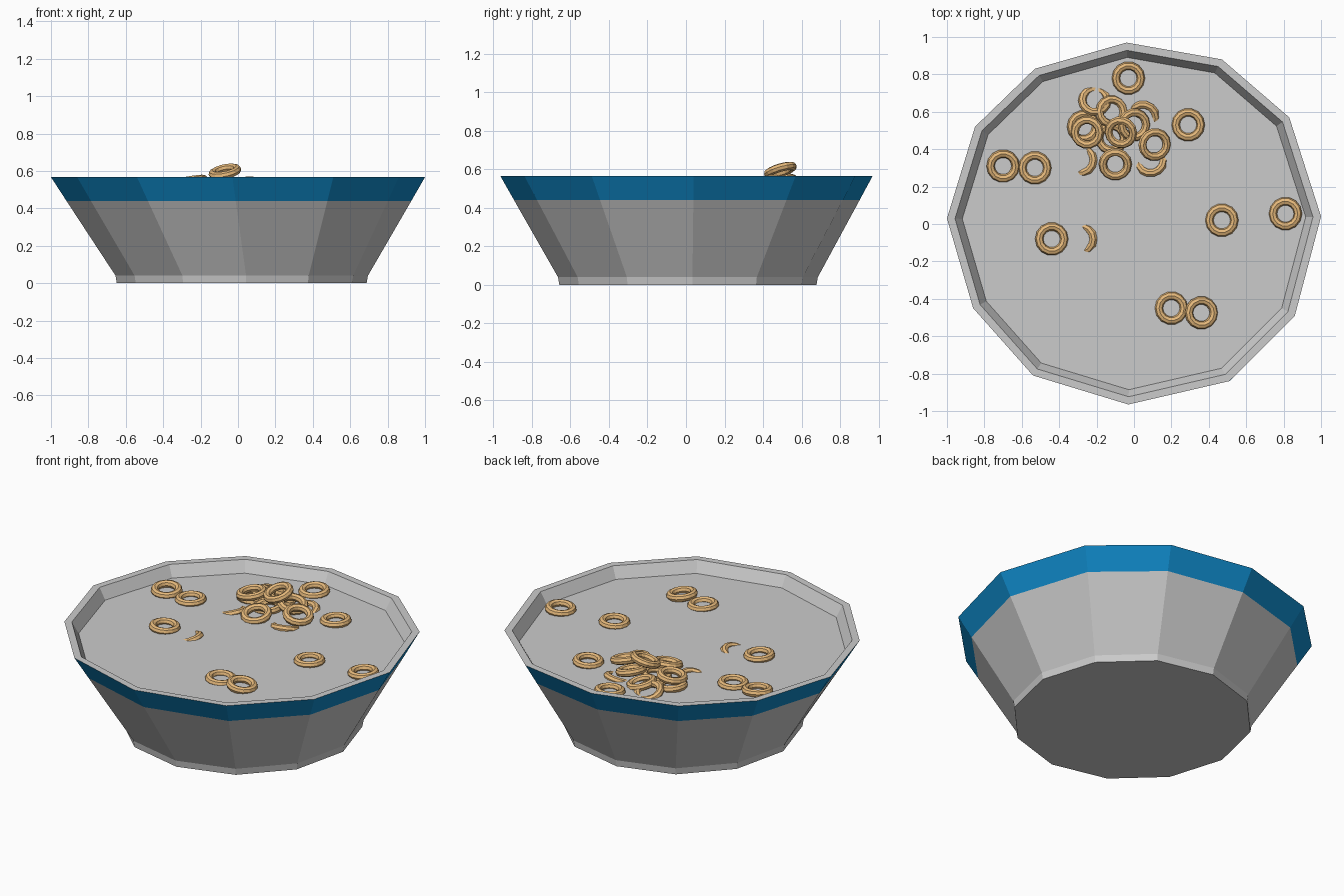
import bpy
import bmesh
from math import radians, cos, sin
from mathutils import Matrix, Vector

if "Cube" in bpy.data.objects:
    bpy.data.objects.remove(bpy.data.objects["Cube"])


def material(name, color):
    m = bpy.data.materials.new(name)
    m.diffuse_color = (*color, 1)
    m.use_nodes = True
    m.node_tree.nodes["Principled BSDF"].inputs["Base Color"].default_value = m.diffuse_color
    return m


def finish(name, bm, mats=()):
    bmesh.ops.recalc_face_normals(bm, faces=bm.faces)
    me = bpy.data.meshes.new(name)
    bm.to_mesh(me)
    bm.free()
    for m in mats:
        me.materials.append(m)
    ob = bpy.data.objects.new(name, me)
    bpy.context.collection.objects.link(ob)
    return ob


grey = material("bowl_grey", (0.8, 0.8, 0.8))
blue = material("band_blue", (0.005, 0.25, 0.58))
cereal = material("cereal", (0.80, 0.49, 0.20))

# Hand-shaped twelve-sided rim outline and a slightly turned foot outline
RIM = [(1.0, 0.04), (0.83, 0.57), (0.47, 0.88), (-0.04, 0.97), (-0.53, 0.83), (-0.85, 0.52),
       (-1.0, 0.03), (-0.86, -0.45), (-0.54, -0.81), (-0.03, -0.965), (0.51, -0.84), (0.86, -0.49)]
FOOT = [(0.02 + 0.675 * cos(radians(30 * i + 2)), 0.01 + 0.675 * sin(radians(30 * i + 2)))
        for i in range(12)]
TOP, MILK = 0.567, 0.50


def scaled(pts, s, z):
    return [(x * s, y * s, z) for x, y in pts]


def mixed(t, z):
    return [(a[0] + (b[0] - a[0]) * t, a[1] + (b[1] - a[1]) * t, z) for a, b in zip(FOOT, RIM)]


# Bowl: foot, wall, coloured band, rim and inner wall
loops = [scaled(FOOT, 0.99, 0), scaled(FOOT, 1, 0.04), mixed(0.76, 0.44), scaled(RIM, 1, TOP),
         scaled(RIM, 0.957, TOP), scaled(RIM, 0.918, MILK), scaled(FOOT, 0.93, 0.07)]
bm = bmesh.new()
rings = [[bm.verts.new(p) for p in loop] for loop in loops]
for k in range(len(rings) - 1):
    for i in range(12):
        j = (i + 1) % 12
        f = bm.faces.new((rings[k][i], rings[k][j], rings[k + 1][j], rings[k + 1][i]))
        f.material_index = 1 if k == 2 else 0
bm.faces.new(rings[0][::-1])
bm.faces.new(rings[-1])
finish("bowl", bm, (grey, blue))

# Milk surface
bm = bmesh.new()
bm.faces.new([bm.verts.new(p) for p in scaled(RIM, 0.919, MILK)])
milk = finish("milk", bm, (grey,))

# One shared cereal ring mesh
MAJ, MIN = 14, 8
bm = bmesh.new()
grid = []
for i in range(MAJ):
    a = radians(360 * i / MAJ)
    grid.append([])
    for j in range(MIN):
        b = radians(360 * j / MIN)
        r = 0.067 + 0.022 * cos(b)
        grid[-1].append(bm.verts.new((r * cos(a), r * sin(a), 0.022 * sin(b))))
for i in range(MAJ):
    for j in range(MIN):
        i2, j2 = (i + 1) % MAJ, (j + 1) % MIN
        bm.faces.new((grid[i][j], grid[i2][j], grid[i2][j2], grid[i][j2]))
ring_mesh = None

# Each ring: x, y, height above milk, raised direction (degrees), tilt
PLACES = [
    # floating rings
    (-0.03, 0.78, 0.008, 90, 4), (0.29, 0.53, 0.008, 0, 3), (-0.70, 0.31, 0.014, 120, 6),
    (-0.53, 0.30, 0.006, 0, 2), (-0.44, -0.08, 0.008, 200, 3), (0.47, 0.02, 0.006, 0, 2),
    (0.81, 0.055, 0.010, 0, 4), (0.20, -0.45, 0.002, 180, 3), (0.36, -0.475, 0.016, 180, 8),
    # half-sunk rings
    (-0.28, -0.08, -0.026, 5, 20), (-0.28, 0.34, -0.024, -20, 20), (0.09, 0.335, -0.018, 285, 20),
    (0.05, 0.575, -0.020, 70, 20), (-0.21, 0.66, 0.004, 260, 22),
]
PILE = [
    # heaped rings
    (-0.27, 0.52, 0.008, 180, 6), (-0.25, 0.49, 0.048, 20, 9), (-0.12, 0.60, 0.012, 200, 15),
    (0.00, 0.53, 0.030, 160, 15), (-0.12, 0.46, 0.008, 30, 6), (-0.10, 0.32, 0.022, 90, 14),
    (0.11, 0.425, 0.032, 150, 16), (-0.07, 0.49, 0.096, 55, 20),
]
for n, (x, y, h, d, tilt) in enumerate(PLACES + PILE):
    if ring_mesh is None:
        ob = finish("cereal_ring_1", bm, (cereal,))
        ring_mesh = ob.data
    else:
        ob = bpy.data.objects.new(f"cereal_ring_{n + 1}", ring_mesh)
        bpy.context.collection.objects.link(ob)
    up = Vector((cos(radians(d)), sin(radians(d)), 0))
    axis = up.cross(Vector((0, 0, 1)))
    ob.matrix_world = Matrix.Translation((x, y, MILK + h)) @ Matrix.Rotation(radians(tilt), 4, axis)
